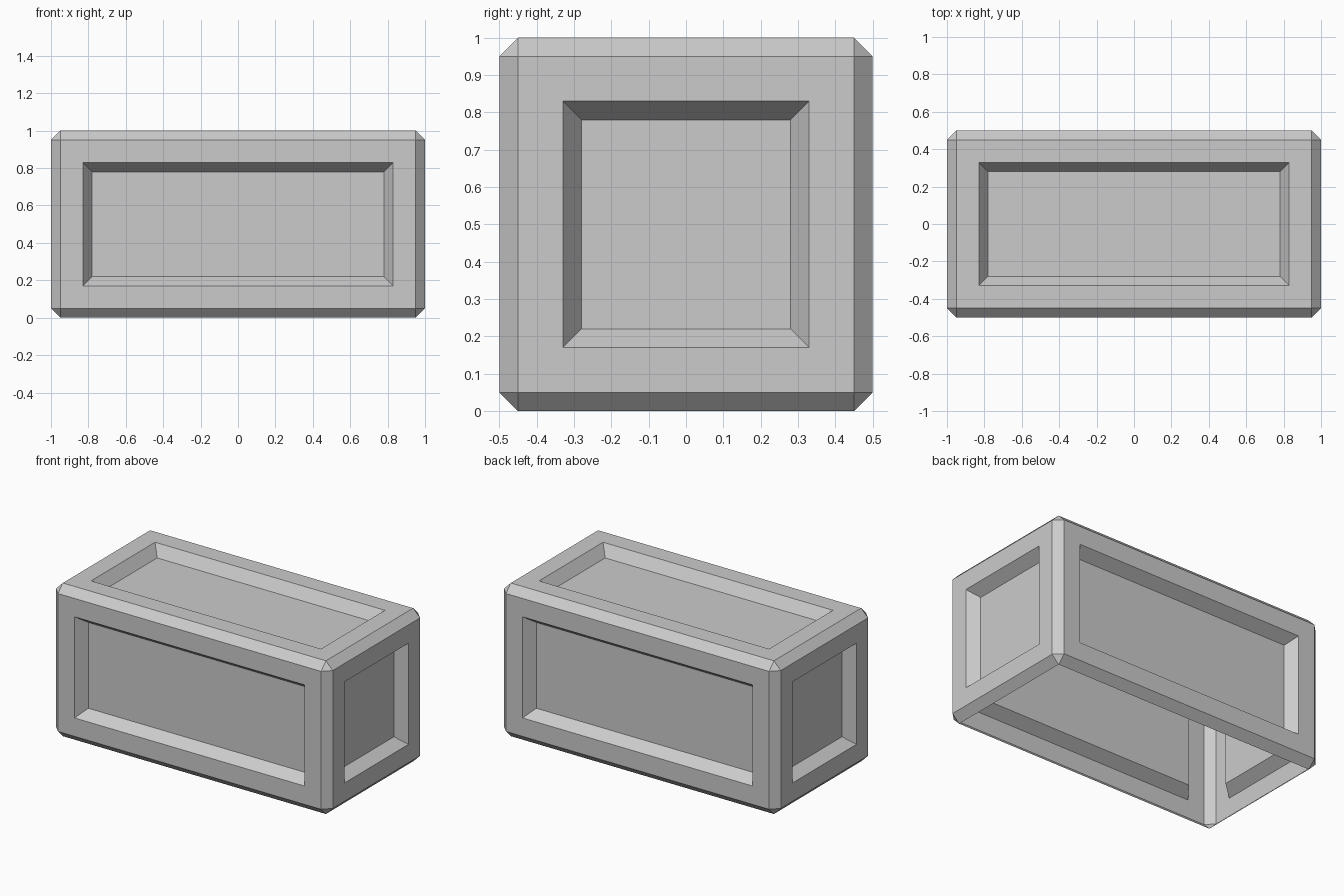
import bpy, bmesh
from mathutils import Matrix

if "Cube" in bpy.data.objects:
    bpy.data.objects.remove(bpy.data.objects["Cube"])

bm = bmesh.new()

# Block body: 2 x 1 x 1, standing on the ground
bmesh.ops.create_cube(bm, size=1.0, matrix=Matrix.Translation((0, 0, 0.5)) @ Matrix.Diagonal((2, 1, 1, 1)))

# Chamfered edges with triangular corners
bmesh.ops.bevel(bm, geom=bm.edges[:], offset=0.05, offset_type='OFFSET',
                segments=1, profile=0.5, affect='EDGES')
bm.normal_update()

# Open underside
bmesh.ops.delete(bm, geom=[f for f in bm.faces if f.normal.z < -0.99], context='FACES')

# Recessed panel with sloped sides on each remaining flat side
panels = [f for f in bm.faces if max(abs(c) for c in f.normal) > 0.99]
bmesh.ops.inset_individual(bm, faces=panels, thickness=0.12, depth=0, use_even_offset=True)
bmesh.ops.inset_individual(bm, faces=panels, thickness=0.05, depth=-0.07, use_even_offset=True)

mesh = bpy.data.meshes.new("panelled_block")
bm.to_mesh(mesh)
bm.free()
block = bpy.data.objects.new("panelled_block", mesh)
bpy.context.collection.objects.link(block)
